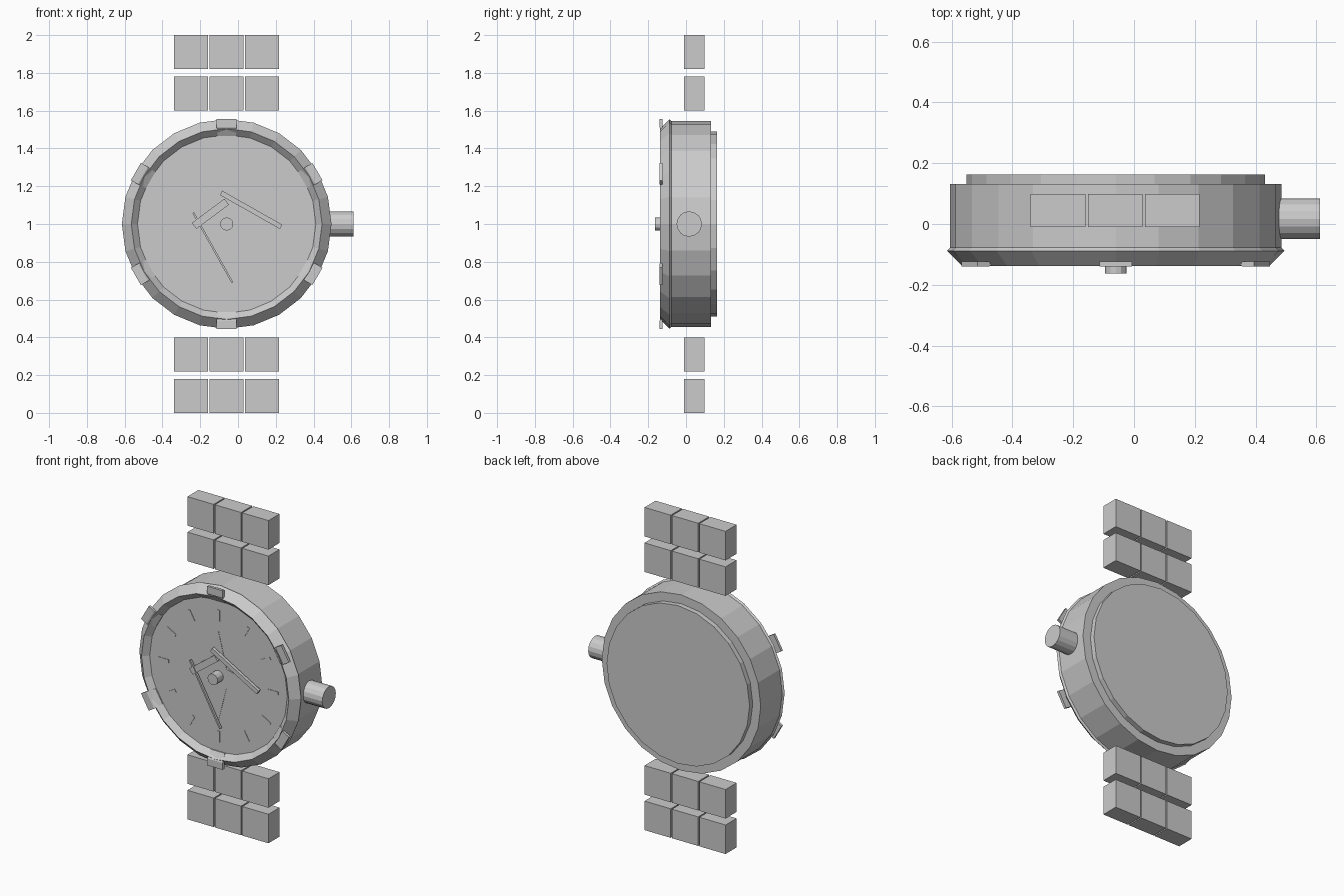
import bpy
import math
from mathutils import Matrix, Vector

if "Cube" in bpy.data.objects:
    bpy.data.objects.remove(bpy.data.objects["Cube"], do_unlink=True)

CX, CZ = -0.06, 1.0      # centre of the dial
SIDES = 24

grey = bpy.data.materials.new("grey")
grey.use_nodes = True
grey.diffuse_color = (0.6, 0.6, 0.6, 1)
grey.node_tree.nodes["Principled BSDF"].inputs["Base Color"].default_value = (0.6, 0.6, 0.6, 1)


def make(name, verts, faces):
    mesh = bpy.data.meshes.new(name)
    mesh.from_pydata(verts, [], faces)
    mesh.materials.append(grey)
    obj = bpy.data.objects.new(name, mesh)
    bpy.context.collection.objects.link(obj)
    return obj


def lathe(name, profile, sides=SIDES):
    """Closed solid turned about the dial's y axis from (radius, y) points, back to front."""
    verts, faces = [], []
    for r, y in profile:
        for i in range(sides):
            a = math.tau * i / sides
            verts.append((CX + r * math.cos(a), y, CZ + r * math.sin(a)))
    for k in range(len(profile) - 1):
        for i in range(sides):
            j = (i + 1) % sides
            faces.append((k * sides + i, k * sides + j, (k + 1) * sides + j, (k + 1) * sides + i))
    faces.append(tuple(reversed(range(sides))))
    last = (len(profile) - 1) * sides
    faces.append(tuple(range(last, last + sides)))
    return make(name, verts, faces)


def prism(name, outline, front, back):
    """Extrude an anticlockwise (x, z) outline along y."""
    n = len(outline)
    verts = [(x, front, z) for x, z in outline] + [(x, back, z) for x, z in outline]
    faces = [tuple(range(n)), tuple(reversed(range(n, 2 * n)))]
    faces += [(i, i + n, (i + 1) % n + n, (i + 1) % n) for i in range(n)]
    return make(name, verts, faces)


def bar(name, start, end, width, front, back):
    """Straight flat bar between two (x, z) points."""
    a, b = Vector(start), Vector(end)
    d = (b - a).normalized()
    side = Vector((-d.y, d.x)) * width / 2
    return prism(name, [a - side, b - side, b + side, a + side], front, back)


def polar(r, degrees):
    a = math.radians(degrees)
    return (CX + r * math.cos(a), CZ + r * math.sin(a))


# Case with its bevelled bezel, sunken dial and back cover
lathe("case", [(0.545, 0.132), (0.545, -0.078), (0.555, -0.088), (0.505, -0.138),
               (0.472, -0.105)])
lathe("back_cover", [(0.49, 0.163), (0.49, 0.13)])

# Hour markers and star on the dial, almost flush
for i in range(12):
    bar(f"hour_marker_{i + 1}", polar(0.34, 30 * i), polar(0.41, 30 * i), 0.02, -0.108, -0.104)
prism("dial_star", [polar(0.08 if i % 2 else 0.28, 45 * i) for i in range(8)], -0.107, -0.104)

# Hands and centre pin
bar("hour_hand", (-0.232, 0.99), (-0.06, 1.118), 0.04, -0.13, -0.115)
bar("minute_hand", (-0.09, 1.165), (0.228, 0.985), 0.026, -0.135, -0.115)
bar("second_hand", (-0.237, 1.06), (-0.03, 0.69), 0.01, -0.135, -0.12)
lathe("centre_pin", [(0.035, -0.104), (0.035, -0.163)], 12)

# Six bent claws over the bezel
side_shape = [(0.555, -0.140), (0.512, -0.140), (0.465, -0.112),
              (0.465, -0.098), (0.512, -0.124), (0.555, -0.124)]
n = len(side_shape)
for i in range(6):
    turn = Matrix.Rotation(-math.radians(30 + 60 * i), 4, 'Y')
    verts = []
    for s in (-1, 1):
        for r, y in side_shape:
            half = 0.053 if r > 0.5 else 0.048
            verts.append(turn @ Vector((r, y, s * half)) + Vector((CX, 0, CZ)))
    faces = [(0, 1, 4, 5), (1, 2, 3, 4), (n + 5, n + 4, n + 1, n), (n + 4, n + 3, n + 2, n + 1)]
    faces += [(k, k + n, (k + 1) % n + n, (k + 1) % n) for k in range(n)]
    make(f"claw_{i + 1}", verts, faces)

# Winding crown
bpy.ops.mesh.primitive_cylinder_add(vertices=16, radius=0.067, depth=0.15,
                                    location=(0.537, 0.017, CZ), rotation=(0, math.pi / 2, 0))
crown = bpy.context.object
crown.name = "crown"
crown.data.materials.append(grey)

# Strap links: four rows of three
for row, z in enumerate((0.0, 0.22, 1.6, 1.82)):
    for col in range(3):
        x = -0.34 + 0.188 * col
        prism(f"strap_link_{row + 1}_{col + 1}",
              [(x, z), (x + 0.18, z), (x + 0.18, z + 0.18), (x, z + 0.18)], -0.01, 0.098)

# Consistent outward normals
import bmesh
for obj in bpy.context.scene.objects:
    if obj.type == 'MESH' and grey.name in obj.data.materials:
        bm = bmesh.new()
        bm.from_mesh(obj.data)
        bmesh.ops.recalc_face_normals(bm, faces=bm.faces)
        bm.to_mesh(obj.data)
        bm.free()
